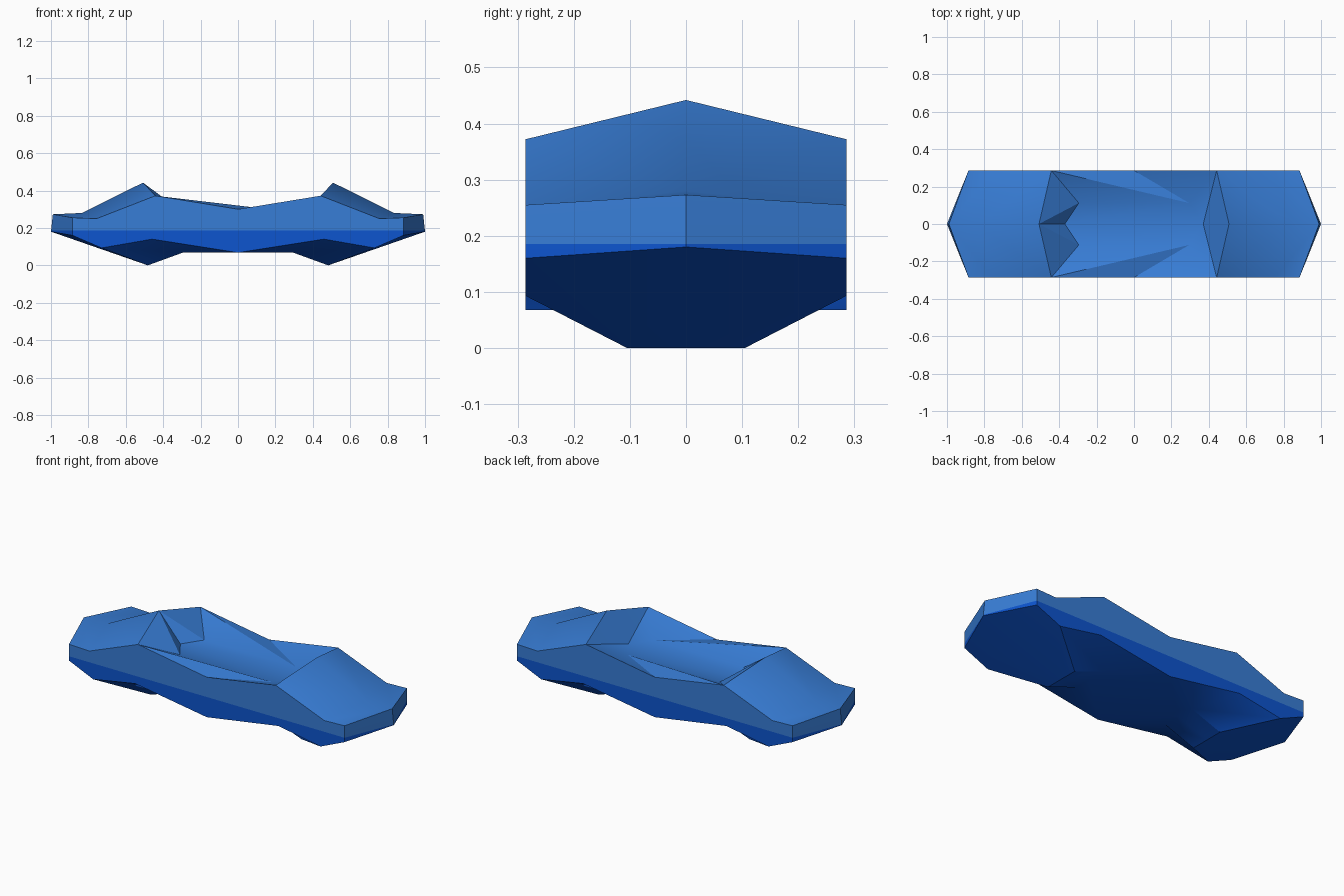
import bpy, bmesh, math
from mathutils import Vector

if "Cube" in bpy.data.objects:
    bpy.data.objects.remove(bpy.data.objects["Cube"])

# Colours: lighter upper body, deeper lower body
def material(name, rgb):
    m = bpy.data.materials.new(name)
    m.diffuse_color = (*rgb, 1)
    m.use_nodes = True
    m.node_tree.nodes["Principled BSDF"].inputs["Base Color"].default_value = m.diffuse_color
    return m

upper_blue = material("upper_blue", (0.039, 0.205, 0.67))
lower_blue = material("lower_blue", (0.004, 0.089, 0.62))

# Key points of one end (x positive, y negative quarter)
END = {
    "tip_top": (0.99, 0, 0.273), "tip_low": (1.0, 0, 0.18),
    "corner_top": (0.885, -0.286, 0.255), "corner_low": (0.885, -0.286, 0.16),
    "dip": (0.835, 0, 0.28), "dip_side": (0.755, -0.286, 0.25),
    "ridge": (0.508, 0, 0.442), "ridge_side": (0.442, -0.286, 0.372),
    "floor": (0.37, 0, 0.285), "floor_side": (0.295, -0.112, 0.285),
    "jaw": (0.73, -0.286, 0.093), "arch": (0.46, -0.286, 0.14),
    "keel": (0.482, 0, 0), "keel_side": (0.482, -0.105, 0),
    "belly": (0.295, 0, 0.068), "belly_side": (0.295, -0.105, 0.068),
}
MID_TOP, MID_LOW, MID_BELLY = (0, -0.286, 0.30), (0, -0.286, 0.068), (0, 0, 0.068)
SPLIT = 0.185

def pt(name, s):
    x, y, z = END[name]
    return (s * x, y, z)

panels = []
for s in (1, -1):
    P = lambda *names: [pt(n, s) for n in names]
    panels += [
        P("tip_top", "dip", "dip_side", "corner_top"),          # nose deck
        P("dip", "ridge", "ridge_side", "dip_side"),            # ramp to ridge
        P("tip_top", "corner_top", "corner_low", "tip_low"),    # blunt end
        P("tip_low", "corner_low", "jaw", "keel_side", "keel"), # chin
        P("jaw", "arch", "belly_side", "keel_side"),            # keel flank
        P("keel", "keel_side", "belly_side", "belly"),          # keel inner slope
        P("arch", "belly_side") + [MID_LOW],                    # belly edge
        P("belly", "belly_side") + [MID_LOW, MID_BELLY],        # belly
    ]
L = lambda n: pt(n, -1)
R = lambda n: pt(n, 1)
panels += [
    # Sunken cockpit floor, end slopes and side slope
    [L("floor"), R("floor"), R("floor_side"), L("floor_side")],
    [L("ridge"), L("ridge_side"), L("floor_side")],
    [L("ridge"), L("floor_side"), L("floor")],
    [R("ridge"), R("ridge_side"), R("floor")],
    [R("ridge_side"), R("floor_side"), R("floor")],
    [L("ridge_side"), MID_TOP, R("floor_side")],
    [MID_TOP, R("ridge_side"), R("floor_side")],
    [L("ridge_side"), R("floor_side"), L("floor_side")],
    # Vertical side panel
    [L("corner_top"), L("dip_side"), L("ridge_side"), MID_TOP, R("ridge_side"),
     R("dip_side"), R("corner_top"), R("corner_low"), R("jaw"), R("arch"),
     MID_LOW, L("arch"), L("jaw"), L("corner_low")],
]

# Build both halves, weld the centre and cut the paint line
bm = bmesh.new()
for s in (1, -1):
    for panel in panels:
        bm.faces.new([bm.verts.new((x, s * y, z)) for x, y, z in panel])
bmesh.ops.remove_doubles(bm, verts=bm.verts, dist=0.0005)
bmesh.ops.bisect_plane(bm, geom=bm.verts[:] + bm.edges[:] + bm.faces[:],
                       plane_co=Vector((0, 0, SPLIT)), plane_no=Vector((0, 0, 1)))
bmesh.ops.recalc_face_normals(bm, faces=bm.faces)
for f in bm.faces:
    f.material_index = 0 if f.calc_center_median().z > SPLIT else 1

mesh = bpy.data.meshes.new("hull")
bm.to_mesh(mesh)
bm.free()
hull = bpy.data.objects.new("hull", mesh)
bpy.context.collection.objects.link(hull)
mesh.materials.append(upper_blue)
mesh.materials.append(lower_blue)

# Soft gentle bends, crisp sharp edges
bpy.context.view_layer.objects.active = hull
hull.select_set(True)
bpy.ops.object.shade_smooth_by_angle(angle=math.radians(30))
